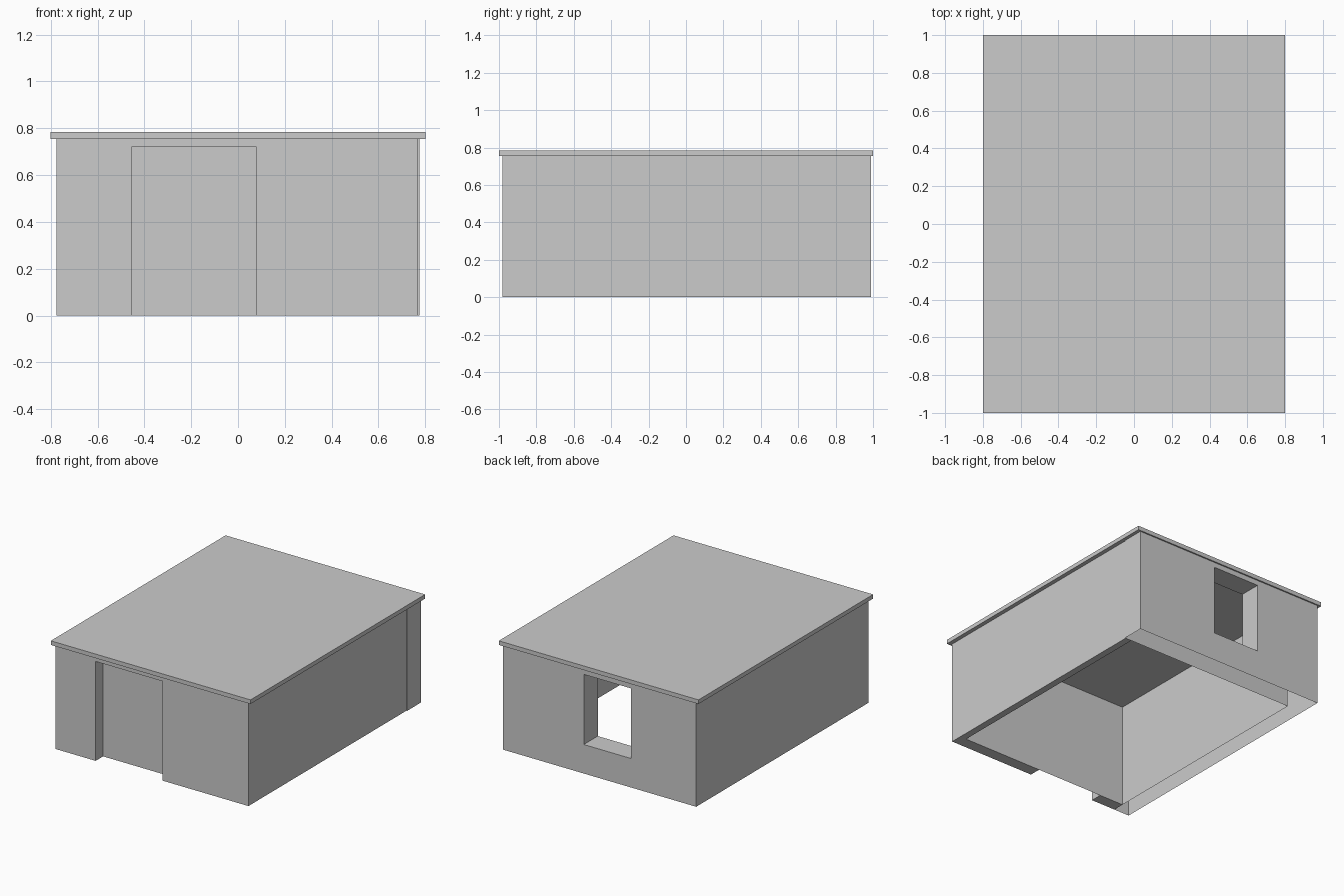
import bpy, bmesh
from mathutils import Vector

if "Cube" in bpy.data.objects:
    bpy.data.objects.remove(bpy.data.objects["Cube"])


def prism(name, pts, sweep):
    """Closed solid: planar outline swept along a vector."""
    bm = bmesh.new()
    face = bm.faces.new([bm.verts.new(p) for p in pts])
    ext = bmesh.ops.extrude_face_region(bm, geom=[face], use_keep_orig=True)
    bmesh.ops.translate(bm, vec=Vector(sweep),
                        verts=[g for g in ext["geom"] if isinstance(g, bmesh.types.BMVert)])
    bmesh.ops.recalc_face_normals(bm, faces=bm.faces)
    mesh = bpy.data.meshes.new(name)
    bm.to_mesh(mesh)
    bm.free()
    obj = bpy.data.objects.new(name, mesh)
    bpy.context.collection.objects.link(obj)
    return obj


def block(name, x0, x1, y0, y1, z0, z1):
    pts = [(x0, y0, z0), (x1, y0, z0), (x1, y1, z0), (x0, y1, z0)]
    return prism(name, pts, (0, 0, z1 - z0))


H = 0.755                 # wall height
F0, F1 = -0.98, -0.895    # front wall, outer and inner
B0, B1 = 0.83, 0.99       # back wall, inner and outer
L0, L1 = -0.775, -0.65    # left wall, outer and inner
R0, R1 = 0.72, 0.77       # right wall, inner and outer

# Flat overhanging roof slab
block("roof", -0.8, 0.8, -1, 1, H, 0.785)

# Front wall with doorway, mitred into the right wall
outline = [(L1, 0), (-0.455, 0), (-0.455, 0.72), (0.08, 0.72), (0.08, 0),
           (R1, 0), (R1, H), (L1, H)]
front = prism("front_wall", [(x, F0, z) for x, z in outline], (0, F1 - F0, 0))
for v in front.data.vertices:
    if v.co.x > R0 and v.co.y > F0 + 0.01:
        v.co.x = R0

# Thin right wall
plan = [(R1, F0), (R1, B0), (R0, B0), (R0, F1)]
prism("right_wall", [(x, y, 0) for x, y in plan], (0, 0, H))

# Recessed door panel, flush with the inside of the front wall
door = bpy.data.meshes.new("door_panel")
door.from_pydata([(-0.455, F1, 0), (0.08, F1, 0), (0.08, F1, 0.72), (-0.455, F1, 0.72)],
                 [], [(0, 1, 2, 3)])
bpy.context.collection.objects.link(bpy.data.objects.new("door_panel", door))

# Thick left and back walls: one L-shaped shell
plan = [(L0, F0), (L1, F0), (L1, B0), (0.775, B0), (0.775, B1), (L0, B1)]
shell = prism("left_and_back_wall", [(x, y, 0) for x, y in plan], (0, 0, H))

# Window opening through the back wall
cutter = block("window_cutter", -0.252, 0.126, B0 - 0.05, B1 + 0.05, 0.21, 0.718)
cutter.hide_render = True
mod = shell.modifiers.new("window", 'BOOLEAN')
mod.operation = 'DIFFERENCE'
mod.solver = 'EXACT'
mod.object = cutter
bpy.context.view_layer.objects.active = shell
bpy.ops.object.modifier_apply(modifier=mod.name)
bpy.data.objects.remove(cutter)

# The shell is hollow and open underneath
bm = bmesh.new()
bm.from_mesh(shell.data)
under = [f for f in bm.faces if all(v.co.z < 0.01 for v in f.verts)]
bmesh.ops.delete(bm, geom=under, context='FACES')
bm.to_mesh(shell.data)
bm.free()
